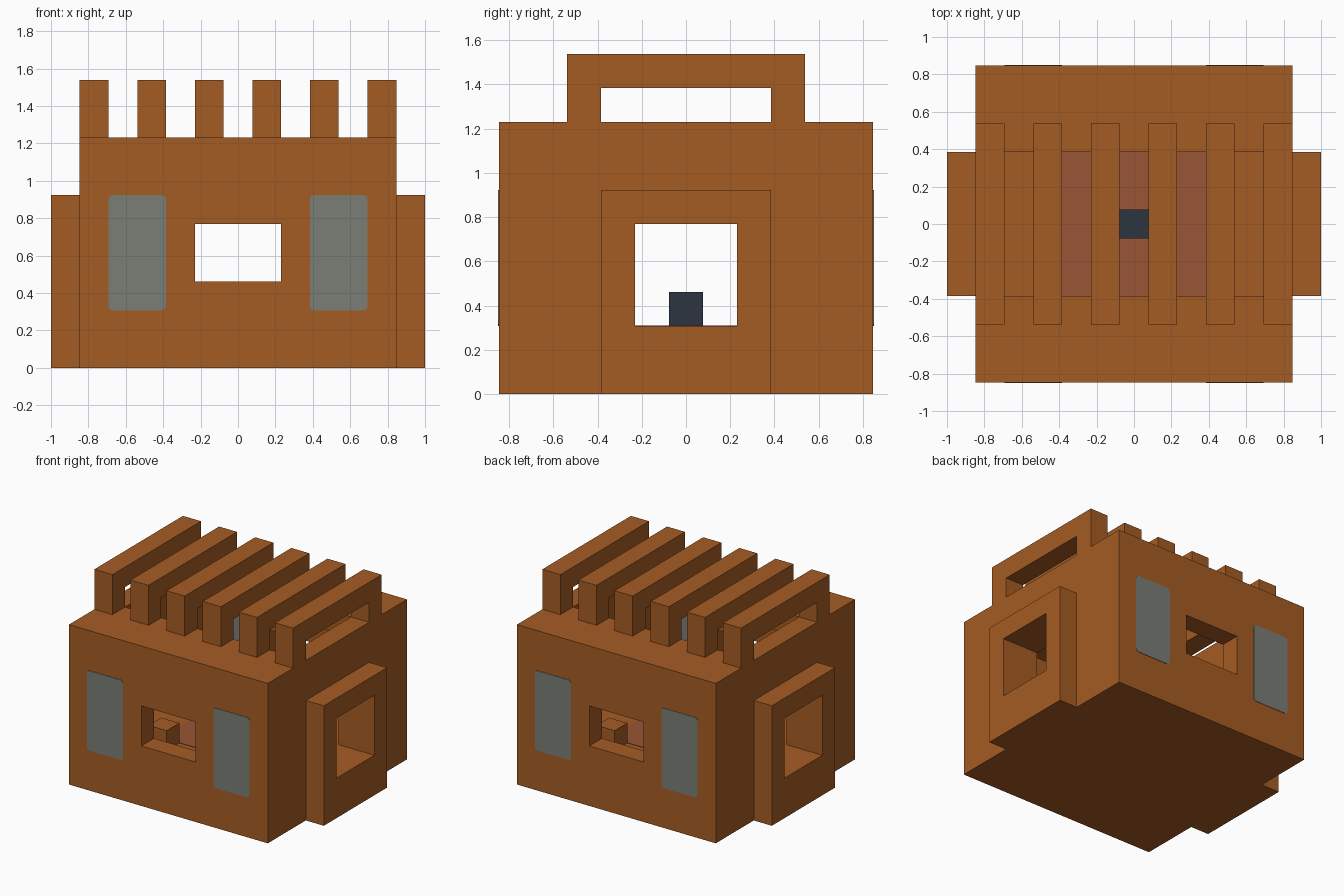
import bpy, bmesh
from mathutils import Vector

U = 1 / 13          # building module

old = bpy.data.objects.get("Cube")
if old:
    bpy.data.objects.remove(old, do_unlink=True)


def material(name, rgb):
    m = bpy.data.materials.new(name)
    m.use_nodes = True
    m.diffuse_color = (*rgb, 1)
    m.node_tree.nodes["Principled BSDF"].inputs["Base Color"].default_value = (*rgb, 1)
    return m


clay = material("clay brown", (0.376, 0.107, 0.017))
glass = material("window grey", (0.195, 0.209, 0.182))
rug_red = material("rug red brown", (0.314, 0.089, 0.037))
slate = material("dark slate", (0.026, 0.036, 0.053))


def finish(name, bm, mat):
    bmesh.ops.recalc_face_normals(bm, faces=bm.faces)
    mesh = bpy.data.meshes.new(name)
    bm.to_mesh(mesh)
    bm.free()
    mesh.materials.append(mat)
    ob = bpy.data.objects.new(name, mesh)
    bpy.context.collection.objects.link(ob)
    return ob


def box(name, x, y, z, mat=clay, round_y=0):
    """Box from (low, high) ranges in modules; round_y rounds edges along y."""
    low, high = Vector((x[0], y[0], z[0])) * U, Vector((x[1], y[1], z[1])) * U
    bm = bmesh.new()
    bmesh.ops.create_cube(bm, size=1)
    for v in bm.verts:
        v.co = [(a + b) / 2 + c * (b - a) for a, b, c in zip(low, high, v.co)]
    if round_y:
        edges = [e for e in bm.edges
                 if abs(e.verts[0].co.x - e.verts[1].co.x) < 1e-6
                 and abs(e.verts[0].co.z - e.verts[1].co.z) < 1e-6]
        bmesh.ops.bevel(bm, geom=edges, offset=round_y, segments=4,
                        profile=0.5, affect='EDGES')
    return finish(name, bm, mat)


def cut(ob, cutters):
    for c in cutters:
        mod = ob.modifiers.new(c.name, 'BOOLEAN')
        mod.operation = 'DIFFERENCE'
        mod.solver = 'EXACT'
        mod.object = c
        c.hide_render = True
        c.hide_set(True)
        c.display_type = 'WIRE'


# House body: hollow room, roof opening, front and back windows, side openings
room = box("room_cutter", (-9, 9), (-9, 9), (4, 14))
roof_hole = box("roof_hole_cutter", (-9, 9), (-5, 5), (13, 17))
windows = box("window_cutter", (-3, 3), (-12, 12), (6, 10))
doorways = box("side_opening_cutter", (-14, 14), (-3, 3), (4, 10))
body = box("house_body", (-11, 11), (-11, 11), (0, 16))
cut(body, [room, roof_hole, windows, doorways])

# Side porches
for side, x in (("left", (11, 13)), ("right", (-13, -11))):
    porch = box(side + "_porch", x, (-5, 5), (0, 12))
    cut(porch, [doorways])

# Roof slats: one arch profile, repeated along x
bm = bmesh.new()
half = [(7, 16), (7, 20)]
inner = [(5, 18), (5, 16)]
outline = [(-y, z) for y, z in half] + half[::-1] + inner[::-1] + [(-y, z) for y, z in inner]
face = bm.faces.new([bm.verts.new((-11 * U, y * U, z * U)) for y, z in outline])
ext = bmesh.ops.extrude_face_region(bm, geom=[face])
bmesh.ops.translate(bm, vec=(2 * U, 0, 0),
                    verts=[g for g in ext["geom"] if isinstance(g, bmesh.types.BMVert)])
slats = finish("roof_slats", bm, clay)
array = slats.modifiers.new("repeat", 'ARRAY')
array.count = 6
array.use_relative_offset = False
array.use_constant_offset = True
array.constant_offset_displace = (4 * U, 0, 0)

# Tall grey panes on both faces of the front and back walls
T = 0.04
for side, sx in (("left", 1), ("right", -1)):
    for end, sy in (("front", -1), ("back", 1)):
        x = sorted((5 * sx, 9 * sx))
        for layer, a, b in (("outer", 11, 11 + T), ("inner", 9 - T, 9)):
            box(f"{end}_{side}_{layer}_pane", x, sorted((a * sy, b * sy)),
                (4, 12), glass, 0.022)
        # Corner stools
        box(f"{end}_{side}_stool", sorted((3 * sx, 5 * sx)),
            sorted((5 * sy, 7 * sy)), (4, 6))

# Rug and central block
box("rug", (-5, 5), (-5, 5), (4, 4 + T), rug_red)
box("hearth_block", (-1, 1), (-1, 1), (4, 6), slate)
